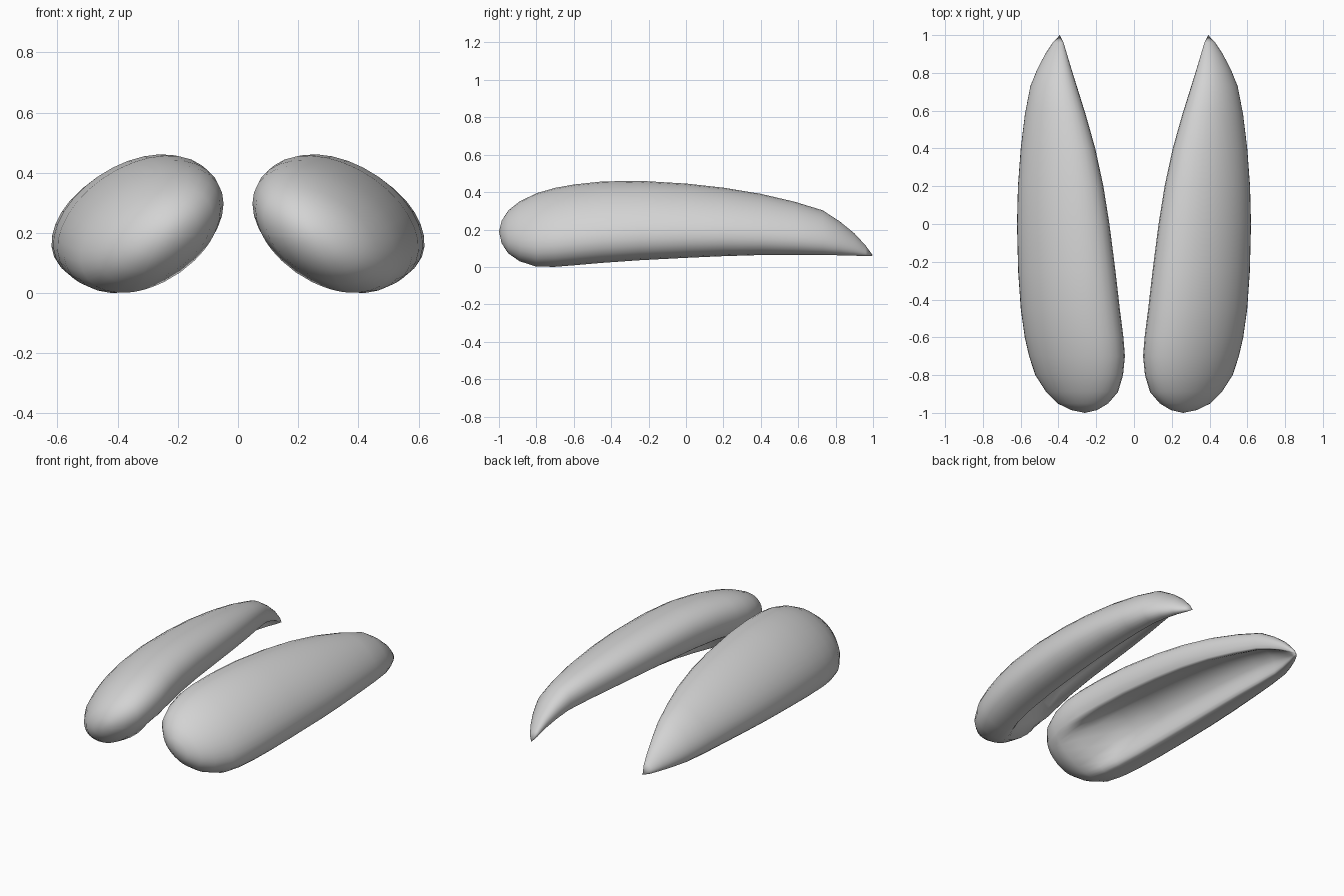
import bpy, bmesh, math

if "Cube" in bpy.data.objects:
    bpy.data.objects.remove(bpy.data.objects["Cube"], do_unlink=True)

# Single plain grey material
GREY = (0.65, 0.65, 0.65, 1)
grey = bpy.data.materials.new("plain_grey")
grey.use_nodes = True
grey.diffuse_color = GREY
grey.node_tree.nodes["Principled BSDF"].inputs["Base Color"].default_value = GREY

# Stations along the shell: y, inner x, outer x, bottom z, top z, hollow amount
STATIONS = [
    (-0.985, 0.195, 0.333, 0.125, 0.248, 0.0),
    (-0.95, 0.137, 0.405, 0.072, 0.302, 0.0),
    (-0.89, 0.085, 0.465, 0.030, 0.350, 0.0),
    (-0.80, 0.058, 0.523, 0.001, 0.394, 0.0),
    (-0.70, 0.048, 0.556, 0.000, 0.423, 0.3),
    (-0.60, 0.056, 0.579, 0.008, 0.441, 0.75),
    (-0.45, 0.075, 0.600, 0.021, 0.457, 1.0),
    (-0.25, 0.098, 0.614, 0.035, 0.461, 1.0),
    (0.00, 0.130, 0.620, 0.048, 0.446, 1.0),
    (0.20, 0.162, 0.615, 0.057, 0.424, 1.0),
    (0.40, 0.205, 0.600, 0.063, 0.391, 1.0),
    (0.58, 0.256, 0.578, 0.064, 0.349, 1.0),
    (0.73, 0.303, 0.549, 0.063, 0.303, 0.95),
    (0.82, 0.331, 0.512, 0.062, 0.245, 0.8),
    (0.90, 0.355, 0.470, 0.060, 0.180, 0.5),
    (0.96, 0.373, 0.430, 0.058, 0.115, 0.1),
]
FRONT_TIP = (0.26, -1.0, 0.19)
BACK_TIP = (0.393, 1.0, 0.06)

# Half of the hollow, from rounded rim to middle: (across, depth)
HOLLOW = [(0.62, 0.75), (0.55, 0.67), (0.48, 0.50), (0.40, 0.28), (0.24, 0.08)]
HOLLOW += [(0.0, 0.02)] + [(-q, p) for q, p in reversed(HOLLOW)]

SKEW = math.radians(24)      # leans the oval section outward
FACING = math.radians(245)   # direction the hollow faces


def section(y, x0, x1, z0, z1, hollow):
    """Leaning oval section whose inward side is scooped out."""
    unit = []
    for i in range(25):      # outer skin, from rim to rim
        s = math.radians(42 + 276 * i / 24)
        unit.append((math.sin(s), math.cos(s)))
    for q, p in reversed(HOLLOW):
        full = math.sqrt(1 - q * q)
        unit.append((q, full + (p - full) * hollow))
    cx, cz, hx, hz = (x0 + x1) / 2, (z0 + z1) / 2, (x1 - x0) / 2, (z1 - z0) / 2
    a, b = FACING, FACING - SKEW
    return [(cx + hx * (p * math.cos(a) - q * math.sin(a)), y,
             cz + hz * (p * math.sin(b) + q * math.cos(b))) for q, p in unit]


def build_shell(name, side):
    bm = bmesh.new()

    def vert(co):
        return bm.verts.new((co[0] * side, co[1], co[2]))

    # Loft through the sections
    rings = [[vert(co) for co in section(*s)] for s in STATIONS]
    n = len(rings[0])
    for r0, r1 in zip(rings, rings[1:]):
        for i in range(n):
            j = (i + 1) % n
            bm.faces.new((r0[i], r0[j], r1[j], r1[i]))
    # Close both ends to a point
    for ring, tip in ((rings[0], FRONT_TIP), (rings[-1], BACK_TIP)):
        pole = vert(tip)
        for i in range(n):
            bm.faces.new((ring[i], ring[(i + 1) % n], pole))
    bmesh.ops.recalc_face_normals(bm, faces=bm.faces)
    for f in bm.faces:
        f.smooth = True
    mesh = bpy.data.meshes.new(name)
    bm.to_mesh(mesh)
    bm.free()
    mesh.materials.append(grey)
    obj = bpy.data.objects.new(name, mesh)
    bpy.context.collection.objects.link(obj)


build_shell("left_shell", 1)
build_shell("right_shell", -1)
